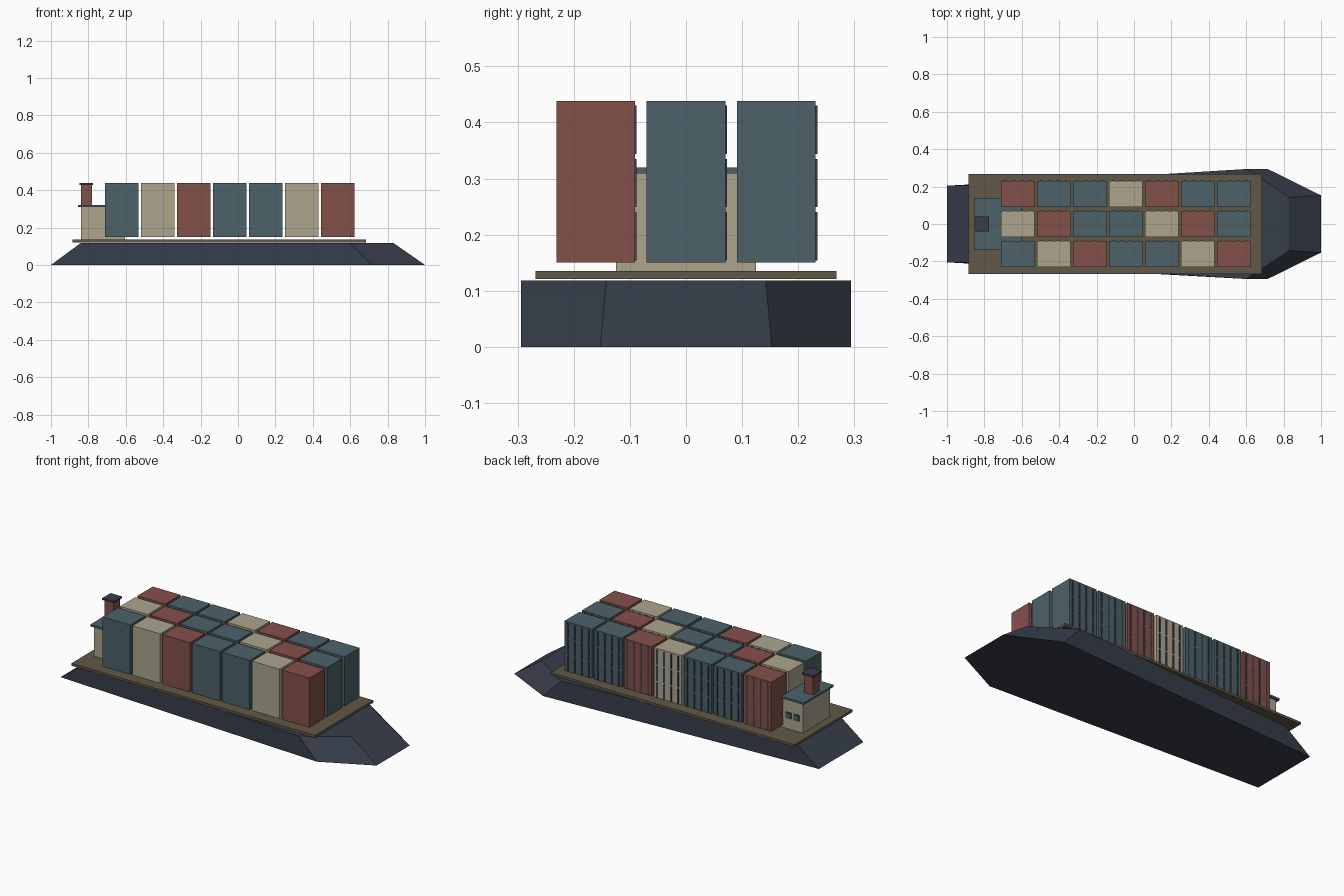
import bpy

cube = bpy.data.objects.get("Cube")
if cube:
    bpy.data.objects.remove(cube, do_unlink=True)


def material(name, rgb):
    """Flat material from 0-255 display values, stored as linear."""
    col = [((c / 255 + 0.055) / 1.055) ** 2.4 for c in rgb] + [1]
    m = bpy.data.materials.new(name)
    m.use_nodes = True
    m.diffuse_color = col
    m.node_tree.nodes["Principled BSDF"].inputs["Base Color"].default_value = col
    return m


NAVY = material("navy", (55, 62, 75))
TEAL = material("teal", (76, 98, 105))
RED = material("red", (132, 80, 74))
CREAM = material("cream", (172, 165, 141))
BROWN = material("brown", (97, 87, 70))


def mesh_object(name, verts, faces, mats):
    me = bpy.data.meshes.new(name)
    me.from_pydata(verts, [], faces)
    for m in mats:
        me.materials.append(m)
    ob = bpy.data.objects.new(name, me)
    bpy.context.collection.objects.link(ob)
    return ob


def boxes(name, spans, mats):
    """One object from boxes; spans are ((x0,x1), (y0,y1), (z0,z1), slot)."""
    verts, faces, slots = [], [], []
    quads = [(0, 1, 3, 2), (4, 6, 7, 5), (0, 4, 5, 1),
             (2, 3, 7, 6), (0, 2, 6, 4), (1, 5, 7, 3)]
    for xs, ys, zs, slot in spans:
        b = len(verts)
        verts += [(x, y, z) for x in xs for y in ys for z in zs]
        faces += [[b + i for i in q] for q in quads]
        slots += [slot] * 6
    ob = mesh_object(name, verts, faces, mats)
    for p, s in zip(ob.data.polygons, slots):
        p.material_index = s
    return ob


def box(name, xs, ys, zs, mat):
    return boxes(name, [(xs, ys, zs, 0)], [mat])


# Hull: plan outline at the base, shortened at the top
def outline(half, z):
    return [(x, -y, z) for x, y in half] + [(x, y, z) for x, y in reversed(half)]


base = outline([(-1, 0.205), (0.715, 0.294), (1, 0.153)], 0)
top = outline([(-0.84, 0.205), (0.6, 0.294), (0.83, 0.142)], 0.118)
n = len(base)
sides = [(i, (i + 1) % n, n + (i + 1) % n, n + i) for i in range(n)]
mesh_object("hull", base + top,
            [tuple(reversed(range(n))), tuple(range(n, 2 * n))] + sides, [NAVY])

# Deck
box("deck", (-0.886, 0.684), (-0.268, 0.268), (0.121, 0.135), BROWN)

# Deckhouse with roof and funnel
box("deckhouse", (-0.84, -0.605), (-0.125, 0.125), (0.135, 0.309), CREAM)
box("deckhouse_roof", (-0.855, -0.6), (-0.138, 0.138), (0.309, 0.32), TEAL)
box("funnel", (-0.839, -0.781), (-0.03, 0.03), (0.32, 0.427), RED)
box("funnel_cap", (-0.848, -0.774), (-0.039, 0.039), (0.427, 0.437), NAVY)

# Windows: dark frame plate with a smaller pane
panes = []
for i in range(4):
    x = -0.8 + i * 0.052
    for half, out, slot in ((0.018, 0.128, 0), (0.012, 0.13, 1)):
        panes.append(((x - half, x + half), (0.125, out),
                      (0.215 - half, 0.215 + half), slot))
boxes("deckhouse_windows", panes, [NAVY, TEAL])

# Containers, coloured in a repeating diagonal pattern, with ribs on one side
PATTERN = [TEAL, CREAM, RED, TEAL]
for row in range(3):
    for column in range(7):
        cx = -0.622 + column * 0.1925
        cy = (row - 1) * 0.161
        name = f"container_{row + 1}_{column + 1}"
        box(name, (cx - 0.089, cx + 0.089), (cy - 0.07, cy + 0.07),
            (0.15, 0.438), PATTERN[(row + column) % 4])
        ribs = []
        for k in range(4):
            rx = cx + (k - 1.5) * 0.045
            for z in (0.154, 0.249, 0.344):
                ribs.append(((rx - 0.005, rx + 0.005), (cy + 0.07, cy + 0.073),
                             (z, z + 0.086), 0))
        boxes(name + "_ribs", ribs, [NAVY])
